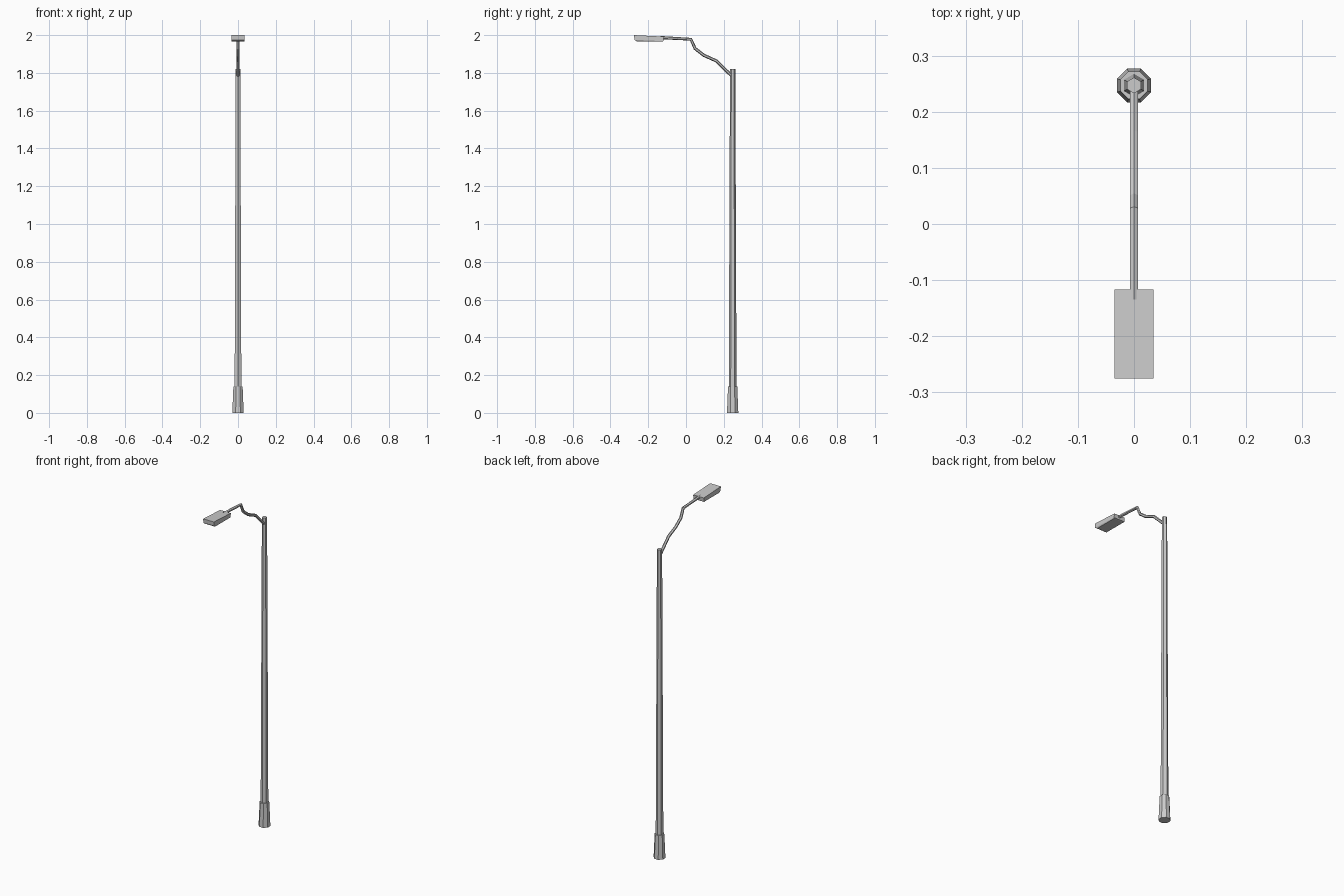
import bpy, math
from mathutils import Vector

if "Cube" in bpy.data.objects:
    bpy.data.objects.remove(bpy.data.objects["Cube"])


def loft(name, rings):
    """Skin equal-sized rings of points and cap both ends."""
    n = len(rings[0])
    verts = [p for r in rings for p in r]
    faces = [(k * n + i, k * n + (i + 1) % n, (k + 1) * n + (i + 1) % n, (k + 1) * n + i)
             for k in range(len(rings) - 1) for i in range(n)]
    faces += [tuple(reversed(range(n))), tuple(range(len(verts) - n, len(verts)))]
    mesh = bpy.data.meshes.new(name)
    mesh.from_pydata(verts, [], faces)
    obj = bpy.data.objects.new(name, mesh)
    bpy.context.collection.objects.link(obj)
    return obj


def ring(centre, radius, sides, turn, u=Vector((1, 0, 0)), v=Vector((0, 1, 0))):
    angles = [turn + math.tau * i / sides for i in range(sides)]
    return [Vector(centre) + radius * (math.cos(a) * u + math.sin(a) * v) for a in angles]


POLE_Y = 0.247

# Octagonal tapered foot
loft("pole_base", [ring((0, POLE_Y, z), r, 8, math.pi / 8)
                   for z, r in ((0, 0.0325), (0.14, 0.0265))])

# Six-sided tapered pole
loft("pole", [ring((0, POLE_Y, z), r, 6, math.pi / 2)
              for z, r in ((0.10, 0.0207), (1.82, 0.014))])

# Bent arm: six-sided tube with mitred joints
path = [Vector((0, y, z)) for y, z in
        ((0.243, 1.783), (0.162, 1.863), (0.095, 1.893),
         (0.048, 1.929), (0.026, 1.978), (-0.135, 1.987))]
rings = []
for i, p in enumerate(path):
    d_in = (p - path[max(i - 1, 0)]).normalized()
    d_out = (path[min(i + 1, len(path) - 1)] - p).normalized()
    tangent = (d_in + d_out).normalized()
    side = Vector((1, 0, 0))
    rings.append(ring(p, 0.0085, 6, math.pi / 2, side, side.cross(tangent)))
loft("arm", rings)


def slab(half_w, front, back):
    """Rectangle from its front and back (y, z) edges."""
    return [Vector((-half_w, *front)), Vector((half_w, *front)),
            Vector((half_w, *back)), Vector((-half_w, *back))]


# Slightly tilted lamp housing with a bevelled lower lip
loft("lamp_head", [
    slab(0.032, (-0.260, 1.966), (-0.125, 1.966)),
    slab(0.035, (-0.273, 1.975), (-0.119, 1.968)),
    slab(0.035, (-0.275, 2.000), (-0.117, 1.992)),
])
